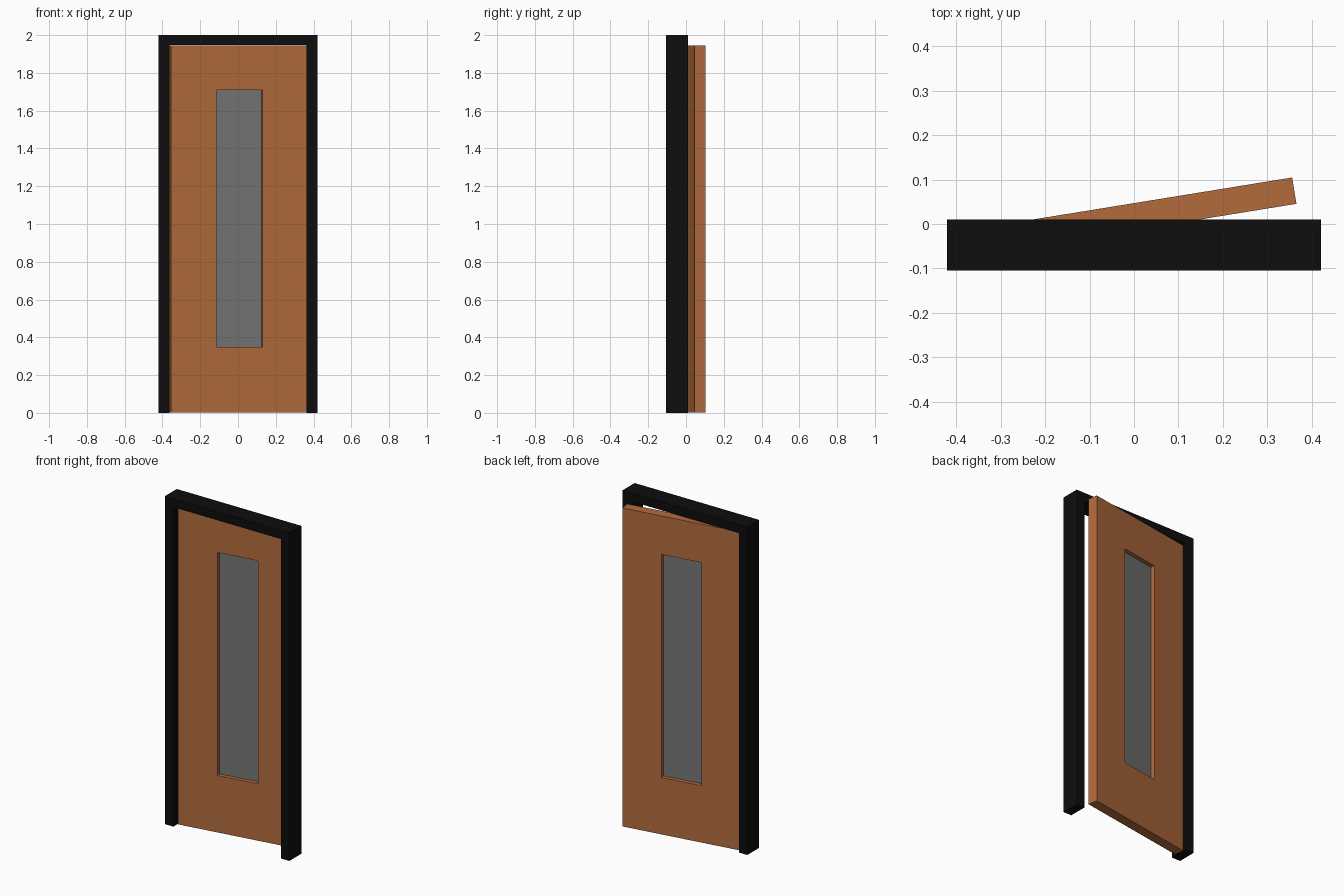
import bpy, bmesh, math
from mathutils import Matrix

if "Cube" in bpy.data.objects:
    bpy.data.objects.remove(bpy.data.objects["Cube"])


def material(name, rgb):
    m = bpy.data.materials.new(name)
    m.diffuse_color = (*rgb, 1)
    m.use_nodes = True
    m.node_tree.nodes["Principled BSDF"].inputs["Base Color"].default_value = m.diffuse_color
    return m


black = material("black paint", (0.004, 0.004, 0.004))
wood = material("orange wood", (0.45, 0.147, 0.046))
grey = material("grey glass", (0.18, 0.18, 0.18))


def extrude_xz(name, loops, y0, y1, mat):
    """Extrude a profile in x/z (outer loop, optional hole loop) from y0 to y1."""
    curve = bpy.data.curves.new(name, 'CURVE')
    curve.dimensions = '2D'
    curve.fill_mode = 'BOTH'
    curve.extrude = (y1 - y0) / 2
    for pts in loops:
        s = curve.splines.new('POLY')
        s.points.add(len(pts) - 1)
        for p, (x, z) in zip(s.points, pts):
            p.co = (x, z, 0, 1)
        s.use_cyclic_u = True
    tmp = bpy.data.objects.new(name + "_profile", curve)
    bpy.context.scene.collection.objects.link(tmp)
    mesh = bpy.data.meshes.new_from_object(
        tmp.evaluated_get(bpy.context.evaluated_depsgraph_get()))
    bpy.data.objects.remove(tmp)
    # Stand the flat profile upright, weld it and clean the normals
    bm = bmesh.new()
    bm.from_mesh(mesh)
    bm.transform(Matrix.Translation((0, (y0 + y1) / 2, 0)) @ Matrix.Rotation(math.pi / 2, 4, 'X'))
    bmesh.ops.remove_doubles(bm, verts=bm.verts, dist=1e-5)
    bmesh.ops.recalc_face_normals(bm, faces=bm.faces)
    for f in bm.faces:
        f.smooth = False
    bm.to_mesh(mesh)
    bm.free()
    mesh.materials.clear()
    mesh.materials.append(mat)
    mesh.name = name
    ob = bpy.data.objects.new(name, mesh)
    bpy.context.scene.collection.objects.link(ob)
    return ob


def rect(x0, x1, z0, z1):
    return [(x0, z0), (x1, z0), (x1, z1), (x0, z1)]


# Door frame: two jambs and a head in one piece
W, IN, H, HEAD = 0.42, 0.363, 2.0, 1.948
extrude_xz("door_frame", [[(-W, 0), (-IN, 0), (-IN, HEAD), (IN, HEAD),
                           (IN, 0), (W, 0), (W, H), (-W, H)]], -0.105, 0.01, black)

# Door leaf with a through window, hinged at its back left corner
width, thick, angle = 0.729, 0.06, math.radians(9.2)
win = rect(0.243, 0.490, 0.35, 1.71)
leaf = extrude_xz("door_leaf", [rect(0, width, 0.003, 1.945), win], -thick, 0, wood)

# Glass pane set midway in the leaf
pane = extrude_xz("window_pane", [win], -thick / 2 - 0.005, -thick / 2 + 0.005, grey)

# Swing the door ajar
for ob in (leaf, pane):
    ob.location = (-0.364, -0.012, 0)
    ob.rotation_euler.z = angle
